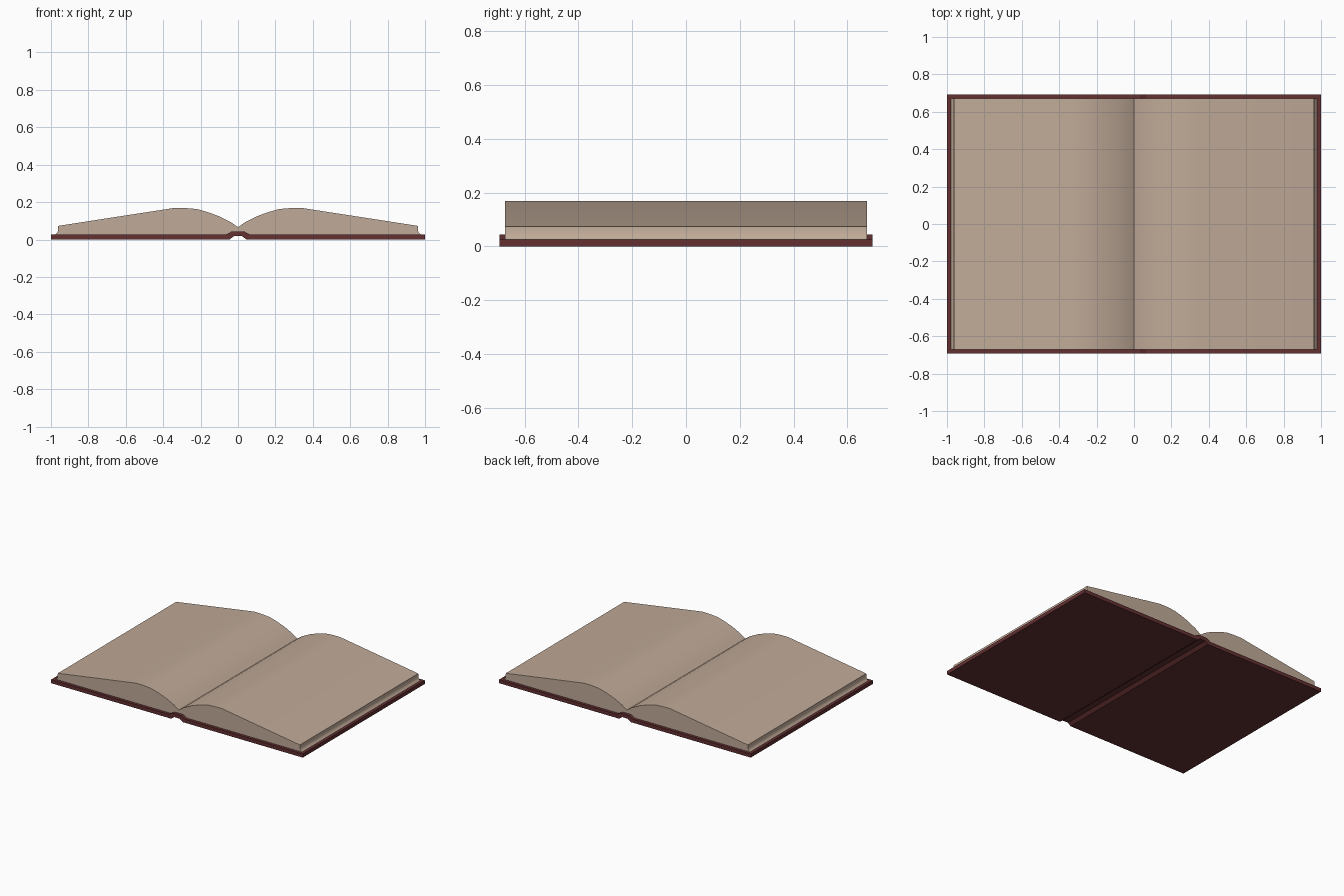
import bpy, bmesh

if "Cube" in bpy.data.objects:
    bpy.data.objects.remove(bpy.data.objects["Cube"])


def material(name, colour):
    m = bpy.data.materials.new(name)
    m.diffuse_color = (*colour, 1)
    m.use_nodes = True
    m.node_tree.nodes["Principled BSDF"].inputs["Base Color"].default_value = m.diffuse_color
    return m


PAPER = material("aged paper", (0.53, 0.405, 0.315))
LEATHER = material("dark red leather", (0.125, 0.029, 0.031))


def prism(name, profile, half_depth, mat):
    """Extrude a closed x-z profile along y."""
    bm = bmesh.new()
    face = bm.faces.new([bm.verts.new((x, -half_depth, z)) for x, z in profile])
    out = bmesh.ops.extrude_face_region(bm, geom=[face])
    moved = [v for v in out["geom"] if isinstance(v, bmesh.types.BMVert)]
    bmesh.ops.translate(bm, verts=moved, vec=(0, 2 * half_depth, 0))
    bmesh.ops.recalc_face_normals(bm, faces=bm.faces)
    me = bpy.data.meshes.new(name)
    bm.to_mesh(me)
    bm.free()
    me.materials.append(mat)
    ob = bpy.data.objects.new(name, me)
    bpy.context.collection.objects.link(ob)
    return ob


def mirrored(half):
    """Complete a right-half outline with its reflection in x = 0."""
    return half + [(-x, z) for x, z in reversed(half)]


# Cover: two flat boards joined by a raised, hollow-bottomed spine
prism("cover", mirrored([
    (0.022, 0.018), (0.045, 0.0), (1.0, 0.0), (1.0, 0.026),
    (0.065, 0.026), (0.032, 0.044)])[:], 0.693, LEATHER)

# Page blocks: arched near the gutter, sloping to a flared fore edge
half_pages = [
    (0.0, 0.066), (0.04, 0.094), (0.1, 0.124), (0.16, 0.146), (0.22, 0.163),
    (0.28, 0.168), (0.34, 0.169), (0.962, 0.073), (0.963, 0.045),
    (0.968, 0.035), (0.98, 0.025), (0.065, 0.025), (0.032, 0.043), (0.0, 0.043)]
for side, s in (("right", 1), ("left", -1)):
    pages = prism(side + "_pages", [(s * x, z) for x, z in half_pages], 0.672, PAPER)
    bpy.ops.object.select_all(action='DESELECT')
    pages.select_set(True)
    bpy.context.view_layer.objects.active = pages
    bpy.ops.object.shade_smooth_by_angle(angle=0.6)
